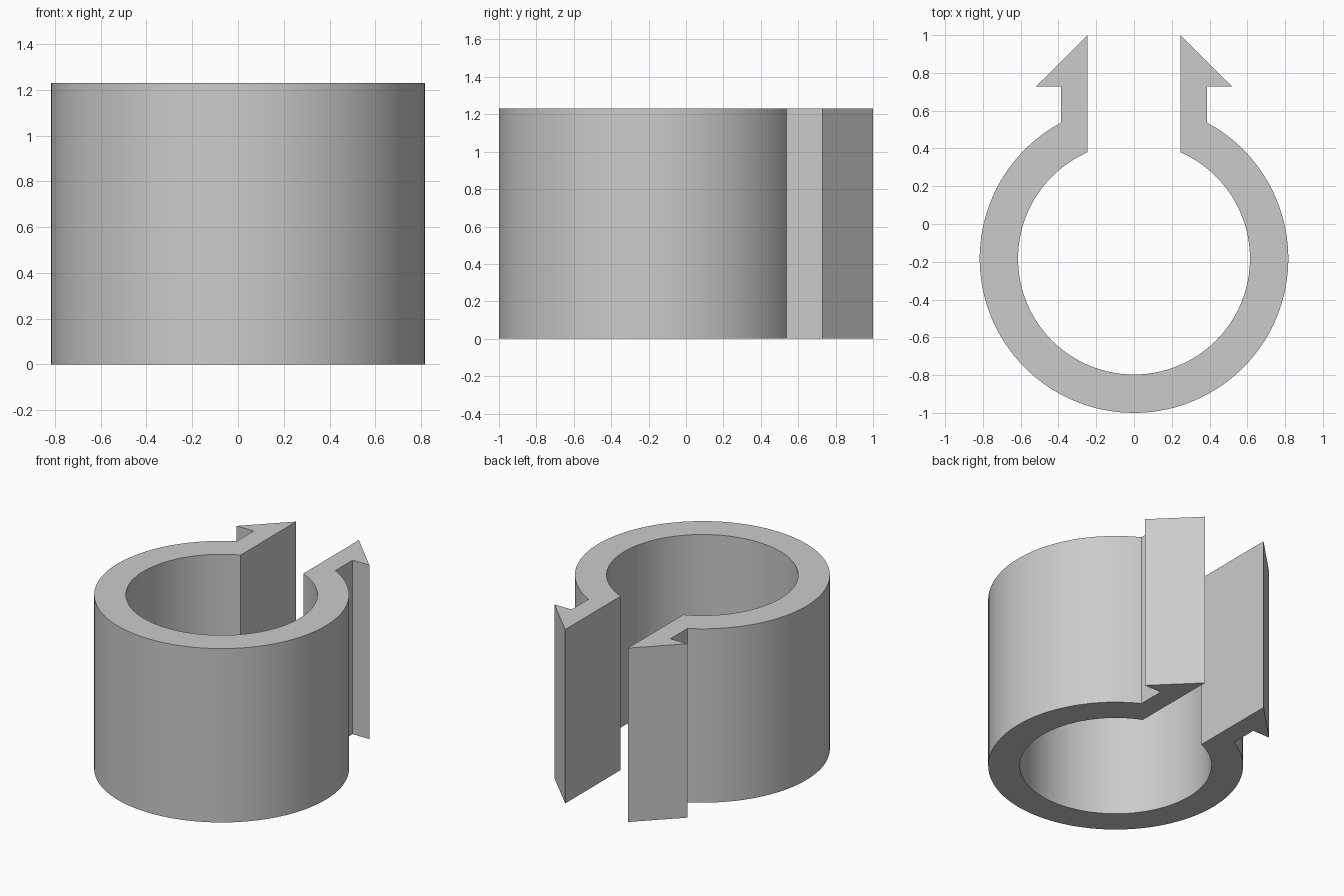
import bpy, bmesh, math

if "Cube" in bpy.data.objects:
    bpy.data.objects.remove(bpy.data.objects["Cube"], do_unlink=True)

HEIGHT = 1.23
CENTRE_Y = -0.183
R_OUT, R_IN = 0.817, 0.614
X_GAP, X_STEM, X_BARB = 0.245, 0.387, 0.52
Y_BARB, Y_TIP = 0.727, 1.0
STEPS = 96

# Grey plastic
grey = bpy.data.materials.new("grey_plastic")
grey.use_nodes = True
grey.diffuse_color = (0.6, 0.6, 0.6, 1)
grey.node_tree.nodes["Principled BSDF"].inputs["Base Color"].default_value = grey.diffuse_color

bm = bmesh.new()


def arc(radius, x_end):
    """Open circle running from the right prong round the front to the left one."""
    start = math.acos(x_end / radius)
    sweep = math.pi + 2 * start
    angles = [start - sweep * i / STEPS for i in range(STEPS + 1)]
    return [bm.verts.new((radius * math.cos(a), CENTRE_Y + radius * math.sin(a), 0))
            for a in angles]


# Open ring
outer, inner = arc(R_OUT, X_STEM), arc(R_IN, X_GAP)
for i in range(STEPS):
    bm.faces.new((outer[i], outer[i + 1], inner[i + 1], inner[i]))

# Barbed prongs on both ends of the ring
for side, end in ((1, 0), (-1, STEPS)):
    barb = [bm.verts.new((side * x, y, 0)) for x, y in
            ((X_GAP, Y_TIP), (X_BARB, Y_BARB), (X_STEM, Y_BARB))]
    bm.faces.new([inner[end], *barb, outer[end]])

# Raise the flat outline to full height
raised = bmesh.ops.extrude_face_region(bm, geom=bm.faces[:])["geom"]
bmesh.ops.translate(bm, vec=(0, 0, HEIGHT),
                    verts=[g for g in raised if isinstance(g, bmesh.types.BMVert)])
bmesh.ops.recalc_face_normals(bm, faces=bm.faces[:])

mesh = bpy.data.meshes.new("snap_ring")
bm.to_mesh(mesh)
bm.free()
mesh.materials.append(grey)
ring = bpy.data.objects.new("snap_ring", mesh)
bpy.context.collection.objects.link(ring)
bpy.context.view_layer.objects.active = ring
ring.select_set(True)
bpy.ops.object.shade_smooth_by_angle(angle=math.radians(25))
